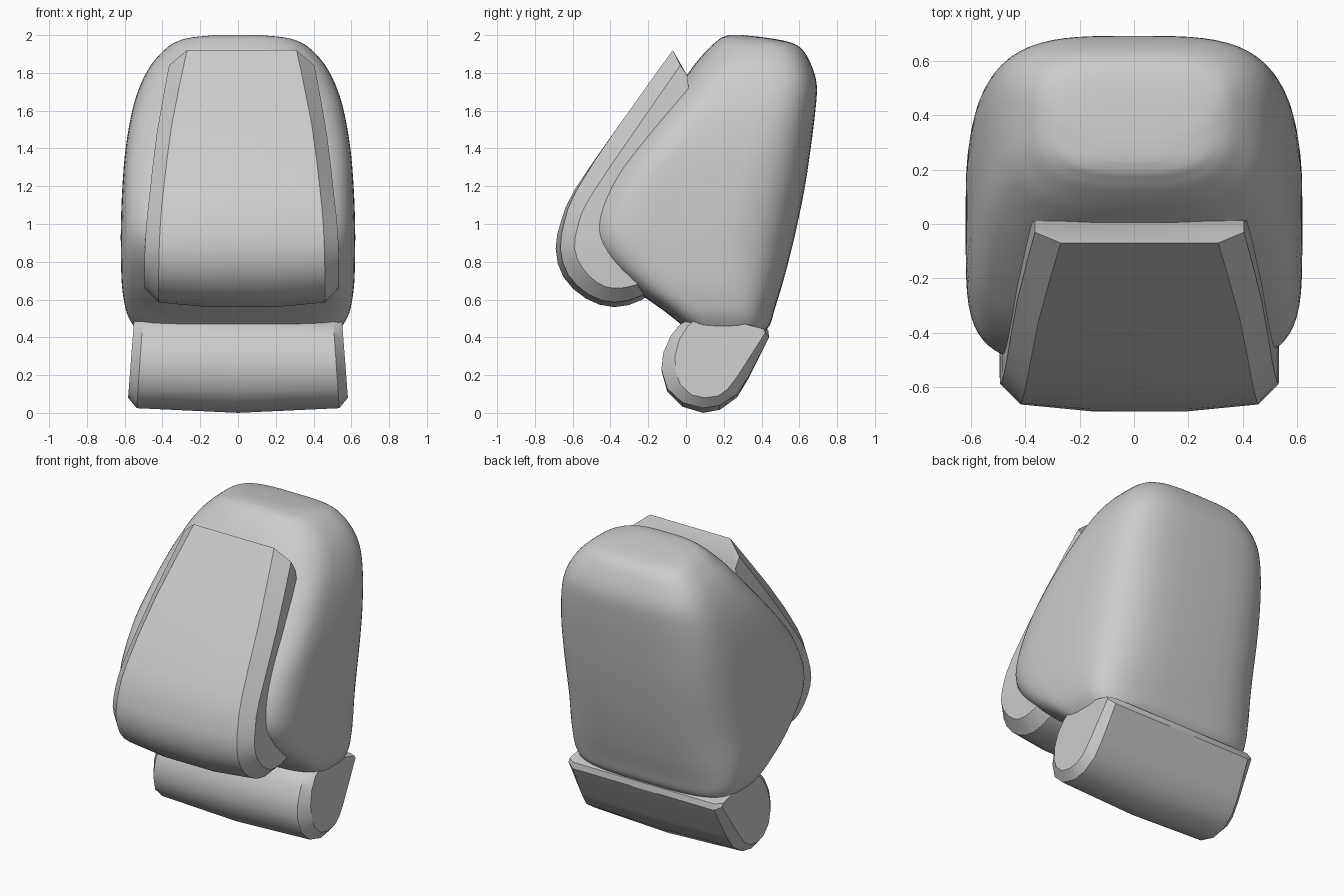
import bpy, bmesh, math
from mathutils import Vector

if "Cube" in bpy.data.objects:
    bpy.data.objects.remove(bpy.data.objects["Cube"], do_unlink=True)

grey = bpy.data.materials.new("plain grey")
grey.use_nodes = True
grey.diffuse_color = (0.6, 0.6, 0.6, 1)
grey.node_tree.nodes["Principled BSDF"].inputs["Base Color"].default_value = (0.6, 0.6, 0.6, 1)


def smooth_rows(rows, steps):
    """Run a Catmull-Rom curve through rows of values."""
    rows = [Vector(r) for r in rows]
    out = []
    for i in range(len(rows) - 1):
        a, b = rows[max(i - 1, 0)], rows[i]
        c, d = rows[i + 1], rows[min(i + 2, len(rows) - 1)]
        for s in range(steps):
            t = s / steps
            out.append(0.5 * (2 * b + (c - a) * t + (2 * a - 5 * b + 4 * c - d) * t * t
                              + (3 * b - a - 3 * c + d) * t ** 3))
    return out + [rows[-1]]


def loft(name, rings, angle):
    """Skin closed rings of equal size and cap both ends."""
    bm = bmesh.new()
    loops = [[bm.verts.new(p) for p in ring] for ring in rings]
    n = len(loops[0])
    for low, high in zip(loops, loops[1:]):
        for j in range(n):
            k = (j + 1) % n
            bm.faces.new((low[j], low[k], high[k], high[j]))
    bm.faces.new(loops[0])
    bm.faces.new(loops[-1])
    bmesh.ops.recalc_face_normals(bm, faces=bm.faces)
    mesh = bpy.data.meshes.new(name)
    bm.to_mesh(mesh)
    bm.free()
    mesh.materials.append(grey)
    obj = bpy.data.objects.new(name, mesh)
    bpy.context.collection.objects.link(obj)
    bpy.ops.object.select_all(action="DESELECT")
    obj.select_set(True)
    bpy.context.view_layer.objects.active = obj
    bpy.ops.object.shade_smooth_by_angle(angle=math.radians(angle))
    return obj


def bag_ring(z, front, back, width, count=64):
    """Rounded level slice, squarer at the front and rounder near the top."""
    mid, half = (front + back) / 2, (back - front) / 2
    front_power = 4.8 - 2.0 * min(1, max(0, (z - 1.3) / 0.6))
    ring = []
    for i in range(count):
        a = 2 * math.pi * i / count
        c, s = math.cos(a), math.sin(a)
        power = 2 / (3.5 if s > 0 else front_power)
        ring.append((width * math.copysign(abs(c) ** power, c),
                     mid + half * math.copysign(abs(s) ** power, s), z))
    return ring


# Main bag: height, front, back, half width
bag = [(0.42, 0.03, 0.41, 0.42), (0.445, 0.0, 0.43, 0.53), (0.48, -0.04, 0.45, 0.565),
       (0.55, -0.13, 0.47, 0.595), (0.68, -0.31, 0.51, 0.615), (0.85, -0.48, 0.555, 0.62),
       (1.0, -0.52, 0.59, 0.62), (1.2, -0.44, 0.63, 0.612), (1.4, -0.30, 0.66, 0.595),
       (1.6, -0.14, 0.685, 0.56), (1.74, -0.03, 0.692, 0.515), (1.85, 0.05, 0.66, 0.455),
       (1.93, 0.12, 0.61, 0.38), (1.965, 0.16, 0.54, 0.325), (1.987, 0.19, 0.42, 0.25),
       (2.0, 0.23, 0.30, 0.12)]
loft("bag_body", [bag_ring(*row) for row in smooth_rows(bag, 4)], 50)


# Front pocket: face y z, side edge y z, face and side half widths
pocket = [(-0.07, 1.92, -0.03, 1.84, 0.29, 0.385), (-0.35, 1.53, -0.28, 1.48, 0.37, 0.45),
          (-0.59, 1.18, -0.51, 1.14, 0.415, 0.49), (-0.66, 1.02, -0.57, 1.0, 0.43, 0.505),
          (-0.69, 0.87, -0.59, 0.87, 0.437, 0.513), (-0.65, 0.72, -0.55, 0.77, 0.44, 0.515),
          (-0.53, 0.605, -0.47, 0.69, 0.44, 0.515), (-0.38, 0.56, -0.38, 0.66, 0.44, 0.515),
          (-0.23, 0.60, -0.26, 0.68, 0.44, 0.515), (-0.12, 0.70, -0.14, 0.76, 0.44, 0.51)]


def pocket_ring(row, first):
    y, z, ey, ez, wf, ws = row
    # The back edge runs through the inside of the bag
    by, bz = (0.01, 1.78) if first else (max(-0.3, ey + 0.16), max(0.9, ez - 0.1))
    shift = 0.02
    # The lower face bulges a little in the middle
    sink = 0.25 * min(1, max(0, (1.4 - z) / 0.5))
    half = [(ws, by, bz), (ws, ey, ez),
            (wf, y + (ey - y) * sink, z + (ez - z) * sink), (0.18, y, z)]
    left = [(x + shift, py, pz) for x, py, pz in half]
    right = [(shift - x, py, pz) for x, py, pz in reversed(half)]
    return left + right


loft("front_pocket",
     [pocket_ring(r, i == 0) for i, r in enumerate(smooth_rows(pocket, 2))], 32)


# Bottom roll: outline y z, inset end outline y z
roll = [(0.10, 0.52, 0.12, 0.52), (0.04, 0.505, 0.06, 0.50), (-0.03, 0.47, 0.01, 0.46),
        (-0.08, 0.41, -0.035, 0.39), (-0.12, 0.32, -0.058, 0.30), (-0.13, 0.23, -0.055, 0.22),
        (-0.10, 0.13, -0.03, 0.15), (-0.02, 0.055, 0.03, 0.095), (0.09, 0.025, 0.10, 0.08),
        (0.18, 0.04, 0.17, 0.09), (0.27, 0.10, 0.22, 0.125), (0.33, 0.19, 0.27, 0.19),
        (0.44, 0.40, 0.42, 0.425), (0.435, 0.44, 0.41, 0.445)]


def roll_ring(x, column, bow=0):
    ring = []
    for row in roll:
        y, z = row[column:column + 2]
        flare = x * (1 - 0.13 * z)
        ring.append((flare, y, z - bow * max(0, 1 - z / 0.3)))
    return ring


loft("bottom_roll", [roll_ring(-0.588, 2), roll_ring(-0.538, 0), roll_ring(0, 0, 0.027),
                     roll_ring(0.538, 0), roll_ring(0.588, 2)], 32)
